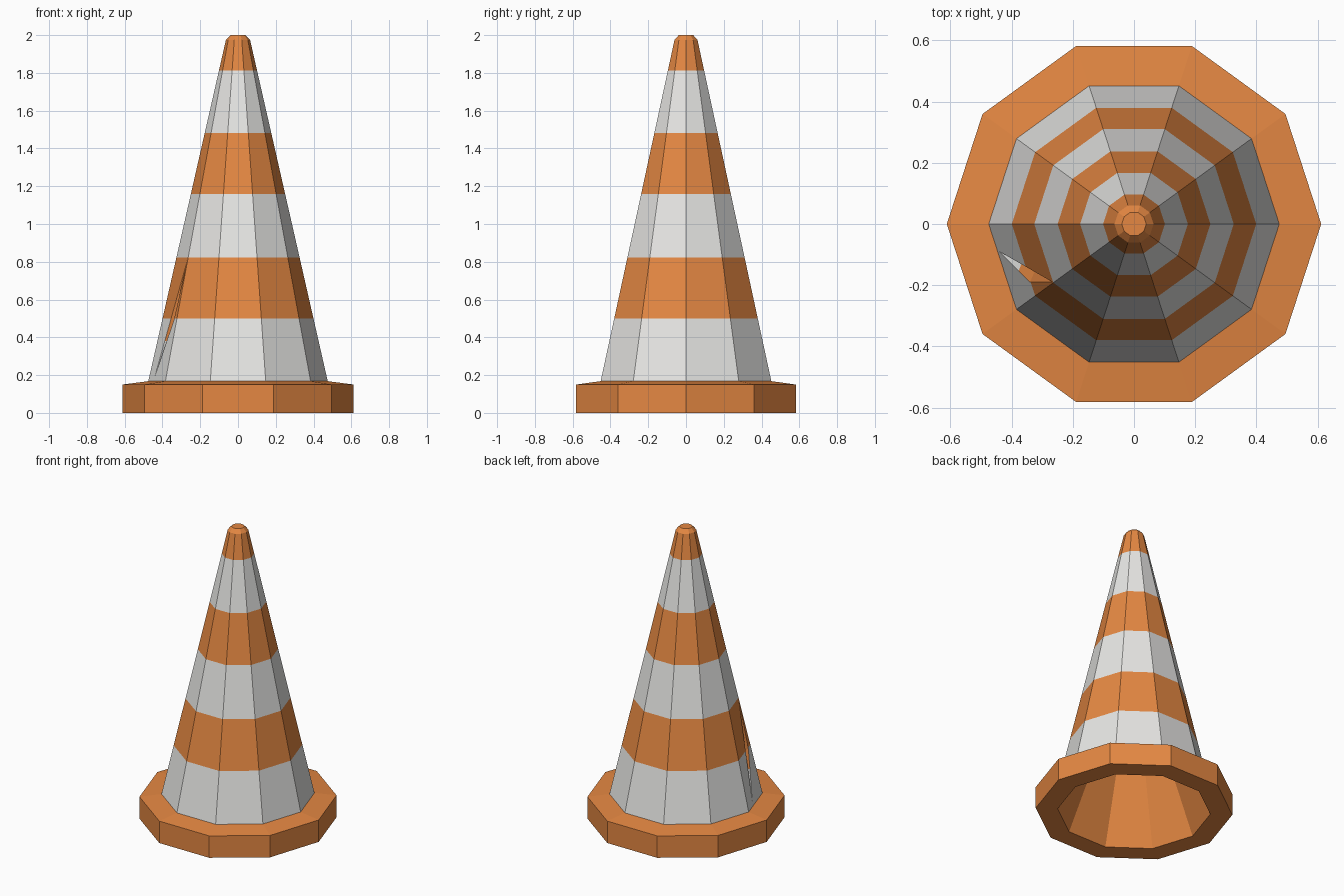
import bpy, bmesh, math
from mathutils import Vector

if "Cube" in bpy.data.objects:
    bpy.data.objects.remove(bpy.data.objects["Cube"])

SIDES = 10


def material(name, rgb):
    m = bpy.data.materials.new(name)
    m.diffuse_color = (*rgb, 1)
    m.use_nodes = True
    m.node_tree.nodes["Principled BSDF"].inputs["Base Color"].default_value = m.diffuse_color
    return m


ORANGE = material("orange", (0.78, 0.245, 0.055))
WHITE = material("white", (0.79, 0.785, 0.77))


def add_object(name, bm, mats):
    me = bpy.data.meshes.new(name)
    bm.to_mesh(me)
    bm.free()
    ob = bpy.data.objects.new(name, me)
    bpy.context.collection.objects.link(ob)
    for m in mats:
        me.materials.append(m)
    return ob


def revolve(profile, cap_start=False, cap_end=False):
    """Ten-sided turned shape from (radius, height) points."""
    bm = bmesh.new()
    rings = []
    for r, z in profile:
        rings.append([bm.verts.new((r * math.cos(math.tau * i / SIDES),
                                    r * math.sin(math.tau * i / SIDES), z))
                      for i in range(SIDES)])
    for a, b in zip(rings, rings[1:]):
        for i in range(SIDES):
            j = (i + 1) % SIDES
            bm.faces.new((a[i], a[j], b[j], b[i]))
    if cap_start:
        bm.faces.new(rings[0][::-1])
    if cap_end:
        bm.faces.new(rings[-1])
    return bm


# Base ring
add_object("base_ring", revolve([(0.475, 0), (0.612, 0), (0.612, 0.15), (0.475, 0.168)]), [ORANGE])

# Inner lining of the hollow underside, facing inwards
lining = revolve([(0.475, 0), (0.02, 1.08)], cap_end=True)
bmesh.ops.reverse_faces(lining, faces=lining.faces[:])
add_object("inner_lining", lining, [ORANGE])

# Cone body
R0, Z0, SLOPE = 0.475, 0.168, 0.2275
cone = add_object("cone_body", revolve(
    [(R0, Z0), (R0 - SLOPE * (1.975 - Z0), 1.975), (0.04, 2.0)],
    cap_start=True, cap_end=True), [ORANGE, WHITE])

# Dent cutter for the front left side
phi = math.radians(198)
apo = math.cos(math.pi / SIDES)
normal = Vector((math.cos(phi), math.sin(phi), SLOPE * apo)).normalized()


def on_side(x, y):
    r = (x * math.cos(phi) + y * math.sin(phi)) / apo
    return Vector((x, y, Z0 + (R0 - r) / SLOPE))


a, b, c = on_side(-0.44, -0.09), on_side(-0.266, -0.19), on_side(-0.34, -0.19)
deep = a * 0.4 + b * 0.4 + c * 0.2 - normal * 0.035
bm = bmesh.new()
vs = [bm.verts.new(p) for p in [deep] + [deep + (p - deep) * 1.3 for p in (a, b, c)]]
bmesh.ops.convex_hull(bm, input=vs)
bmesh.ops.recalc_face_normals(bm, faces=bm.faces[:])
cutter = add_object("dent_cutter", bm, [ORANGE])
cutter.hide_render = True

mod = cone.modifiers.new("dent", 'BOOLEAN')
mod.operation = 'DIFFERENCE'
mod.solver = 'EXACT'
mod.object = cutter
bpy.context.view_layer.update()
dented = bpy.data.meshes.new_from_object(
    cone.evaluated_get(bpy.context.evaluated_depsgraph_get()))
cone.modifiers.clear()
bpy.data.objects.remove(cutter)

# Stripes: cut at each band height and colour by height
bands = [0.5, 0.822, 1.158, 1.482, 1.812]
DENT_ORANGE = 0.38
bm = bmesh.new()
bm.from_mesh(dented)
for z in bands + [DENT_ORANGE]:
    bmesh.ops.bisect_plane(bm, geom=bm.verts[:] + bm.edges[:] + bm.faces[:],
                           plane_co=(0, 0, z), plane_no=(0, 0, 1))
bmesh.ops.delete(bm, geom=[f for f in bm.faces if f.normal.z < -0.99], context='FACES')
for f in bm.faces:
    mid = f.calc_center_median()
    level = sum(mid.z > z for z in bands)
    f.material_index = 1 - level % 2
    # The upper part of the dent shows the orange material
    in_dent = abs(math.atan2(mid.y, mid.x) % math.tau - phi) < math.pi / SIDES - 0.001
    if in_dent and f.normal.dot(normal) < 0.995 and DENT_ORANGE < mid.z < 0.83:
        f.material_index = 0
bm.to_mesh(cone.data)
bm.free()
